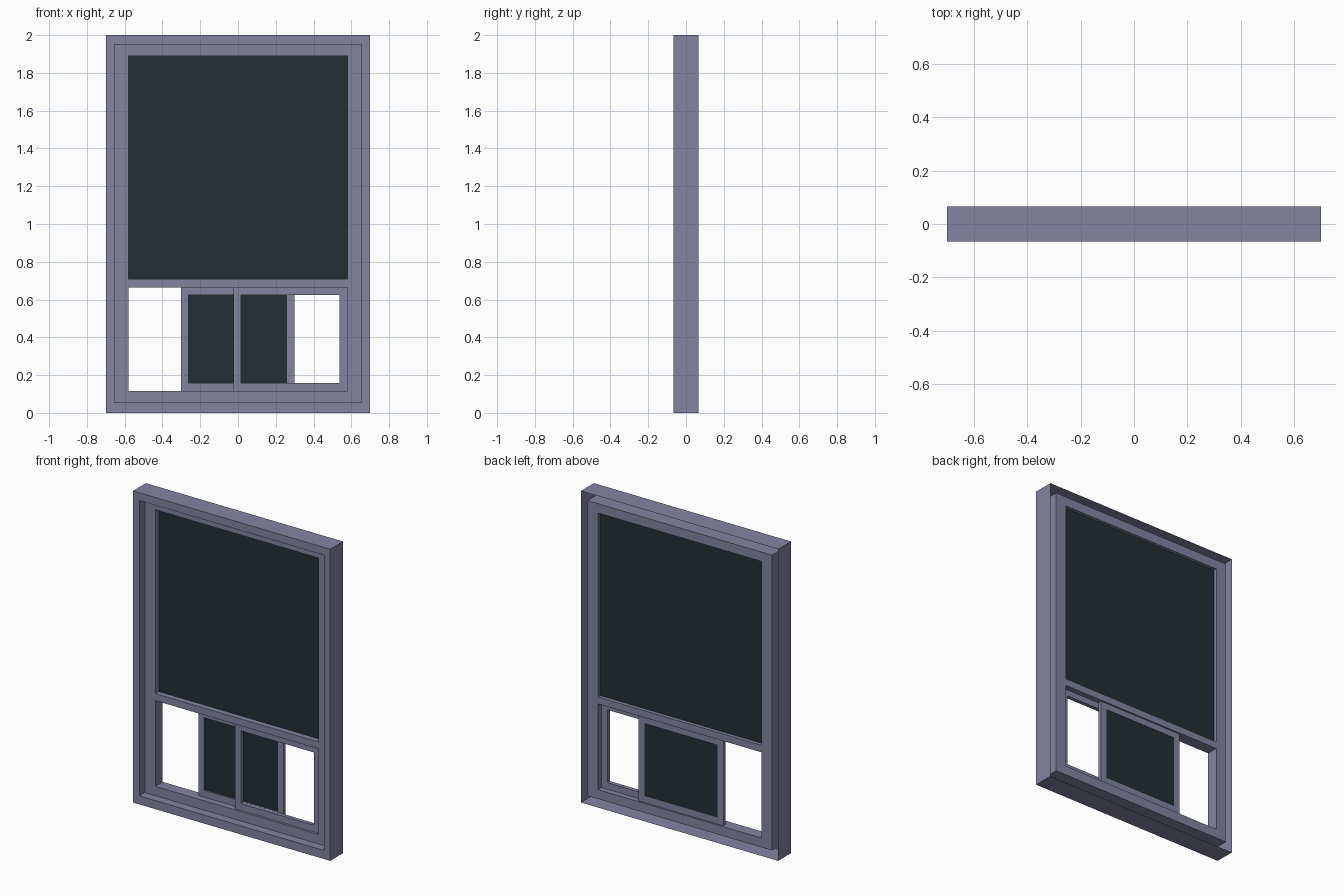
import bpy

if "Cube" in bpy.data.objects:
    bpy.data.objects.remove(bpy.data.objects["Cube"])


def material(name, rgb):
    m = bpy.data.materials.new(name)
    m.diffuse_color = (*rgb, 1.0)
    m.use_nodes = True
    m.node_tree.nodes["Principled BSDF"].inputs["Base Color"].default_value = m.diffuse_color
    return m


FRAME = material("grey violet frame", (0.23, 0.23, 0.36))
GLASS = material("dark glass", (0.018, 0.028, 0.036))


def mesh_object(name, verts, faces, mat):
    me = bpy.data.meshes.new(name)
    me.from_pydata(verts, [], faces)
    me.materials.append(mat)
    ob = bpy.data.objects.new(name, me)
    bpy.context.collection.objects.link(ob)
    return ob


def ring(name, loops, mat, closed=True):
    """Skin a series of rectangles, each (x0, x1, z0, z1, y)."""
    verts, faces = [], []
    for x0, x1, z0, z1, y in loops:
        verts += [(x0, y, z0), (x1, y, z0), (x1, y, z1), (x0, y, z1)]
    n = len(loops)
    for k in range(n if closed else n - 1):
        a, b = 4 * k, 4 * ((k + 1) % n)
        for i in range(4):
            j = (i + 1) % 4
            faces.append((a + i, a + j, b + j, b + i))
    return mesh_object(name, verts, faces, mat)


def frame(name, outer, inner, y0, y1):
    """Closed rectangular frame between two rectangles."""
    return ring(name, [(*outer, y1), (*outer, y0), (*inner, y0), (*inner, y1)], FRAME)


def box(name, x0, x1, y0, y1, z0, z1, mat):
    v = [(x, y, z) for y in (y0, y1)
         for x, z in ((x0, z0), (x1, z0), (x1, z1), (x0, z1))]
    f = [(0, 1, 2, 3), (7, 6, 5, 4), (0, 4, 5, 1),
         (1, 5, 6, 2), (2, 6, 7, 3), (3, 7, 4, 0)]
    return mesh_object(name, v, f, mat)


# Outer casing: a thin shell, open at the back
edge = (-0.70, 0.70, 0.0, 2.0)
step = (-0.655, 0.655, 0.055, 1.95)
opening = (-0.58, 0.58, 0.115, 1.89)
ring("outer_casing", [(*edge, 0.065), (*edge, -0.065), (*step, -0.065), (*step, -0.01)],
     FRAME, closed=False)

# Main frame and the rail dividing upper and lower openings
frame("main_frame", step, opening, -0.01, 0.065)
box("cross_rail", -0.58, 0.58, -0.01, 0.065, 0.665, 0.71, FRAME)

# Fixed upper pane
box("upper_glass", -0.58, 0.58, 0.025, 0.042, 0.71, 1.89, GLASS)

# Lower sashes: front one left open, rear one glazed and slid to the middle
frame("front_sash", (-0.025, 0.58, 0.115, 0.665), (0.017, 0.537, 0.158, 0.625), 0.005, 0.03)
frame("rear_sash", (-0.303, 0.30, 0.115, 0.665), (-0.263, 0.257, 0.158, 0.625), 0.031, 0.055)
box("rear_sash_glass", -0.263, 0.257, 0.041, 0.053, 0.158, 0.625, GLASS)
